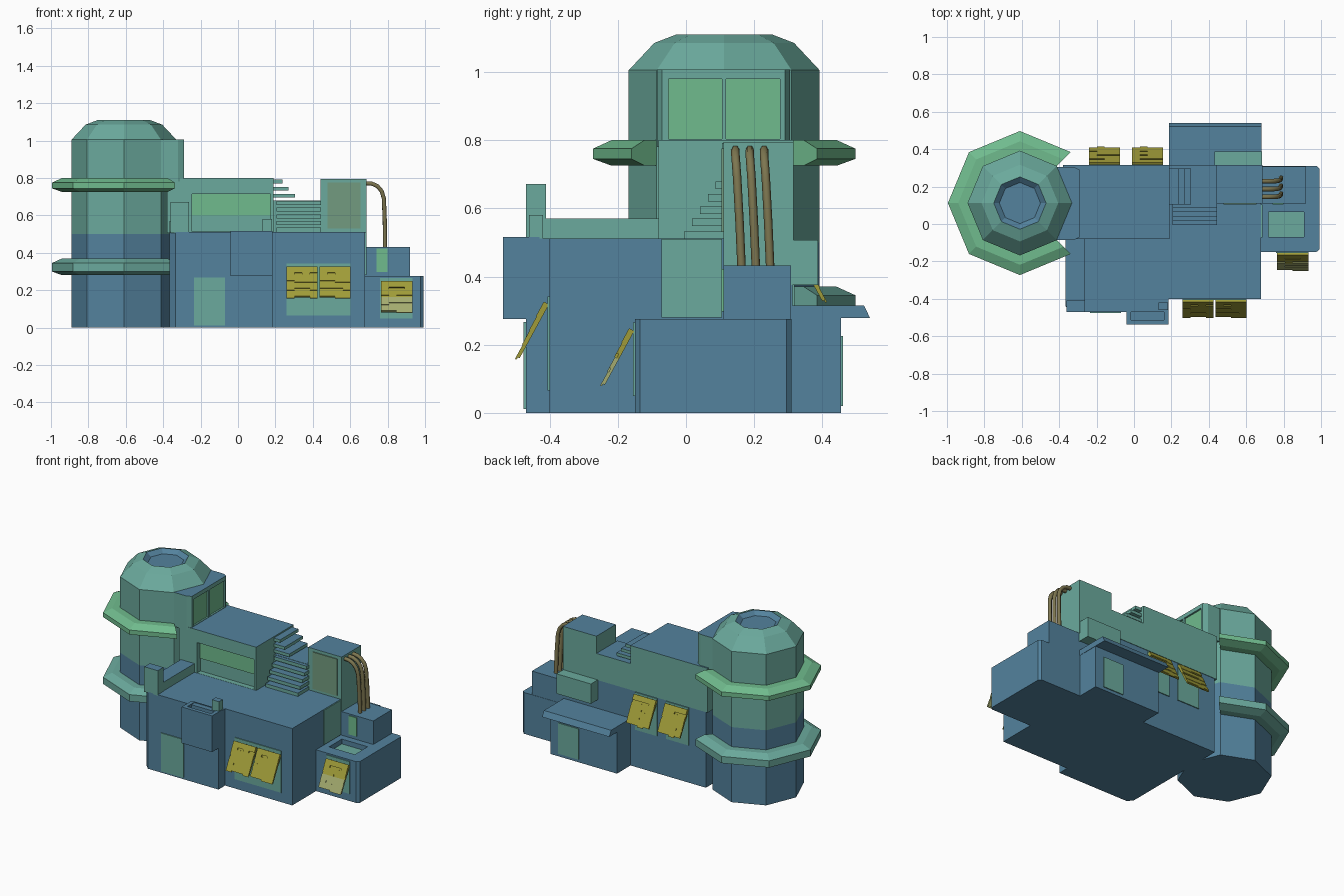
import bpy, bmesh, math, random
from mathutils import Vector, Matrix

if "Cube" in bpy.data.objects:
    bpy.data.objects.remove(bpy.data.objects["Cube"])

random.seed(4)

def material(name, rgb):
    m = bpy.data.materials.new(name)
    m.diffuse_color = (*rgb, 1)
    m.use_nodes = True
    m.node_tree.nodes["Principled BSDF"].inputs["Base Color"].default_value = m.diffuse_color
    return m

BLUE = material("slate blue", (0.087, 0.225, 0.340))
TEAL = material("teal", (0.147, 0.402, 0.337))
GREEN = material("leaf green", (0.162, 0.500, 0.270))
YELLOW = material("mustard", (0.350, 0.330, 0.040))
PALE = material("pale straw", (0.370, 0.410, 0.160))
OLIVE = material("olive panel", (0.170, 0.330, 0.215))
PIPE = material("pipe brown", (0.205, 0.181, 0.080))

def finish(name, bm, mats):
    bmesh.ops.recalc_face_normals(bm, faces=bm.faces)
    me = bpy.data.meshes.new(name)
    bm.to_mesh(me)
    bm.free()
    for m in mats:
        me.materials.append(m)
    ob = bpy.data.objects.new(name, me)
    bpy.context.collection.objects.link(ob)
    return ob

def prism(name, pts, z0, z1, mat, top=None):
    """Extruded outline; optional second colour on the top face."""
    bm = bmesh.new()
    lo = [bm.verts.new((x, y, z0)) for x, y in pts]
    hi = [bm.verts.new((x, y, z1)) for x, y in pts]
    bm.faces.new(lo)
    bm.faces.new(hi).material_index = 1 if top else 0
    n = len(pts)
    for i in range(n):
        j = (i + 1) % n
        bm.faces.new((lo[i], lo[j], hi[j], hi[i]))
    return finish(name, bm, [mat, top] if top else [mat])

def box(name, x, y, z, mat, top=None):
    pts = [(x[0], y[0]), (x[1], y[0]), (x[1], y[1]), (x[0], y[1])]
    return prism(name, pts, z[0], z[1], mat, top)

def carve(ob, x, y, z, mat):
    """Cut a box-shaped recess out of an object."""
    cutter = box("cutter", x, y, z, mat)
    cutter.hide_render = True
    mod = ob.modifiers.new("recess", 'BOOLEAN')
    mod.operation, mod.solver, mod.object = 'DIFFERENCE', 'EXACT', cutter
    dg = bpy.context.evaluated_depsgraph_get()
    me = bpy.data.meshes.new_from_object(ob.evaluated_get(dg))
    ob.modifiers.clear()
    ob.data = me
    bpy.data.objects.remove(cutter)

CX, CY = -0.61, 0.112

def lathe(name, prof, mats, first, last, closed):
    """Octagonal sweep around the tower axis; mats = rule(face centre z, r)."""
    bm = bmesh.new()
    rings = []
    for k in range(first, last + 1):
        a = math.radians(45 * k)
        rings.append([bm.verts.new((CX + r * math.cos(a), CY + r * math.sin(a), z)) for r, z in prof])
    n = len(prof)
    pairs = list(zip(rings, rings[1:])) + ([(rings[-1], rings[0])] if closed else [])
    for a, b in pairs:
        for i in range(n - 1 if closed else n):
            j = (i + 1) % n
            bm.faces.new((a[i], a[j], b[j], b[i]))
    if closed:
        bm.faces.new([r[0] for r in rings])
        bm.faces.new([r[-1] for r in rings])
    else:
        bm.faces.new(rings[0])
        bm.faces.new(rings[-1])
    return finish(name, bm, mats)

# Octagonal tower: blue below, teal above, dish in the roof
tower = lathe("tower", [(0.28, 0), (0.28, 0.5), (0.28, 1.005), (0.205, 1.085), (0.14, 1.11),
                        (0.11, 1.085)], [BLUE, TEAL], 0, 7, True)
for f in tower.data.polygons:
    c = f.center
    r = math.hypot(c.x - CX, c.y - CY)
    f.material_index = 1 if c.z > 0.5 and r > 0.13 else 0

# Canopy rings around the tower
for name, z, h, mat in (("upper_canopy", 0.725, 0.075, GREEN), ("lower_canopy", 0.28, 0.09, TEAL)):
    lathe(name, [(0.25, z), (0.33, z), (0.385, z + 0.02), (0.385, z + h - 0.025),
                 (0.33, z + h), (0.25, z + h)], [mat], 1, 7, False)

# Lookout bay with two windows
bay = prism("lookout_bay", [(-0.61, -0.085), (-0.32, -0.085), (-0.29, -0.07), (-0.29, 0.29),
                            (-0.32, 0.305), (-0.61, 0.305)], 0.78, 1.007, TEAL, BLUE)
for i, y in enumerate(((-0.052, 0.105), (0.118, 0.275))):
    carve(bay, (-0.305, -0.2), y, (0.803, 0.98), TEAL)
    box(f"lookout_window_{i}", (-0.309, -0.301), y, (0.803, 0.98), GREEN)

# Lower house body with chamfered corner
prism("house_base", [(-0.335, -0.47), (0.185, -0.47), (0.185, -0.40), (0.68, -0.40), (0.68, 0.312),
                     (-0.365, 0.312), (-0.365, -0.44)], 0, 0.512, BLUE)
# Upper storey with recessed strip window
upper = box("upper_storey", (-0.38, 0.19), (-0.08, 0.315), (0.505, 0.80), TEAL, BLUE)
carve(upper, (-0.245, 0.175), (-0.2, -0.045), (0.513, 0.715), TEAL)
box("strip_window", (-0.245, 0.175), (-0.052, -0.044), (0.60, 0.715), GREEN)

# Terrace wall, corner post and small post
box("terrace_wall", (-0.365, -0.265), (-0.44, -0.08), (0.505, 0.57), TEAL, BLUE)
box("corner_post", (-0.362, -0.262), (-0.47, -0.41), (0.505, 0.672), TEAL, BLUE)
box("small_post", (0.13, 0.182), (-0.46, -0.42), (0.505, 0.58), TEAL, BLUE)

# Front balcony box with hollow
balcony = box("balcony", (-0.04, 0.185), (-0.537, -0.43), (0.275, 0.516), BLUE)
carve(balcony, (-0.015, 0.16), (-0.512, -0.435), (0.475, 0.6), BLUE)

# Landing block, pipe tower and rear annex
box("stair_landing", (0.18, 0.45), (0.11, 0.315), (0.505, 0.68), TEAL, BLUE)
box("pipe_tower", (0.44, 0.687), (0.11, 0.315), (0.43, 0.795), TEAL, BLUE)
box("pipe_tower_panel", (0.478, 0.655), (0.104, 0.112), (0.53, 0.775), OLIVE)
box("rear_cabinet", (0.43, 0.684), (0.30, 0.387), (0.375, 0.507), TEAL)

# Floating stairs: front flight, then side flight to the roof
for i in range(5):
    z = 0.512 + i * 0.036
    box(f"front_step_{i}", (0.205, 0.445), (-0.005 + i * 0.023, 0.115), (z, z + 0.022), TEAL, BLUE)
for i in range(3):
    z = 0.695 + i * 0.038
    box(f"side_step_{i}", (0.185, 0.305 - i * 0.034), (0.105, 0.297), (z, z + 0.02), TEAL, BLUE)

# Right annex with roof pool and upper box
annex = prism("right_annex", [(0.66, -0.15), (0.975, -0.15), (0.993, -0.135), (0.993, 0.295),
                              (0.978, 0.31), (0.66, 0.31)], 0, 0.275, BLUE)
carve(annex, (0.72, 0.91), (-0.07, 0.065), (0.24, 0.4), BLUE)
box("roof_pool", (0.72, 0.91), (-0.07, 0.065), (0.235, 0.243), TEAL)
box("annex_upper", (0.67, 0.92), (0.11, 0.308), (0.27, 0.432), BLUE)
box("annex_upper_panel", (0.74, 0.80), (0.104, 0.112), (0.298, 0.422), GREEN)
box("terrace_side_door", (0.678, 0.686), (-0.072, 0.105), (0.28, 0.51), TEAL)

# Rear porch with sloping roof
box("rear_porch", (0.19, 0.68), (0.30, 0.455), (0, 0.285), BLUE)
roof = box("porch_roof", (0.187, 0.682), (0.30, 0.54), (0.278, 0.315), BLUE)
for v in roof.data.vertices:
    if v.co.z > 0.3 and v.co.y > 0.5:
        v.co.y -= 0.018

# Doors and windows on the walls
box("front_door", (-0.235, -0.07), (-0.476, -0.468), (0.012, 0.267), TEAL)
box("rear_door", (0.47, 0.62), (0.453, 0.461), (0.02, 0.225), TEAL)
box("front_window", (0.258, 0.602), (-0.406, -0.398), (0.065, 0.342), TEAL)
box("annex_window", (0.76, 0.932), (-0.156, -0.148), (0.05, 0.265), TEAL)
for i, x in enumerate(((-0.24, -0.075), (-0.01, 0.155))):
    box(f"rear_window_{i}", x, (0.31, 0.318), (0.25, 0.50), TEAL)

def awning(name, x0, x1, y, z, side, pale_below=None):
    """Sloping shutter of staggered overlapping shingles; side is -1 front, 1 back."""
    bm = bmesh.new()
    d = Vector((0, side * 0.09, -0.165))
    length = d.length
    d.normalize()
    out = Vector((0, side * 0.878, 0.479))
    rot = Matrix((Vector((1, 0, 0)), d, out)).transposed().to_4x4()

    def slab(xa, xb, s0, s1, h0, h1):
        mid = Vector(((xa + xb) / 2, y, z)) + d * (s0 + s1) / 2 + out * (h0 + h1) / 2
        scale = Matrix.Diagonal((xb - xa, s1 - s0, h1 - h0, 1))
        made = bmesh.ops.create_cube(bm, size=1, matrix=Matrix.Translation(mid) @ rot @ scale)
        if pale_below and mid.z < pale_below:
            for f in {f for v in made["verts"] for f in v.link_faces}:
                f.material_index = 1
    half = length / 2
    slab(x0, x1, 0, half, 0, 0.008)
    slab(x0, x1, half, length - 0.008, 0, 0.008)
    w = (x1 - x0) / 4
    for row in range(4):
        for col in range(4):
            s = row * length / 4
            e = s + length / 4 - random.choice((0, 0.012))
            slab(x0 + col * w, x0 + (col + 1) * w, s, e, 0.006, 0.017 - 0.002 * row)
    finish(name, bm, [YELLOW, PALE])

awning("front_awning_left", 0.26, 0.425, -0.402, 0.318, -1)
awning("front_awning_right", 0.437, 0.602, -0.402, 0.318, -1)
awning("annex_awning", 0.765, 0.932, -0.152, 0.24, -1, 0.16)
awning("rear_awning_left", -0.24, -0.075, 0.314, 0.485, 1)
awning("rear_awning_right", -0.01, 0.155, 0.314, 0.485, 1)

# Three bent pipes from the pipe tower to the annex
for i in range(3):
    y = 0.145 + i * 0.042
    cu = bpy.data.curves.new("pipe", 'CURVE')
    cu.dimensions, cu.bevel_depth, cu.bevel_resolution = '3D', 0.0125, 1
    cu.use_fill_caps = True
    sp = cu.splines.new('POLY')
    path = [(0.68, 0, 0.772), (0.715, 0, 0.77), (0.745, 0, 0.757), (0.768, 0.002, 0.73),
            (0.78, 0.005, 0.69), (0.785, 0.012, 0.56), (0.786, 0.018, 0.425)]
    sp.points.add(len(path) - 1)
    for p, (px, dy, pz) in zip(sp.points, path):
        p.co = (px, y + dy, pz, 1)
    cu.materials.append(PIPE)
    bpy.context.collection.objects.link(bpy.data.objects.new(f"pipe_{i}", cu))
